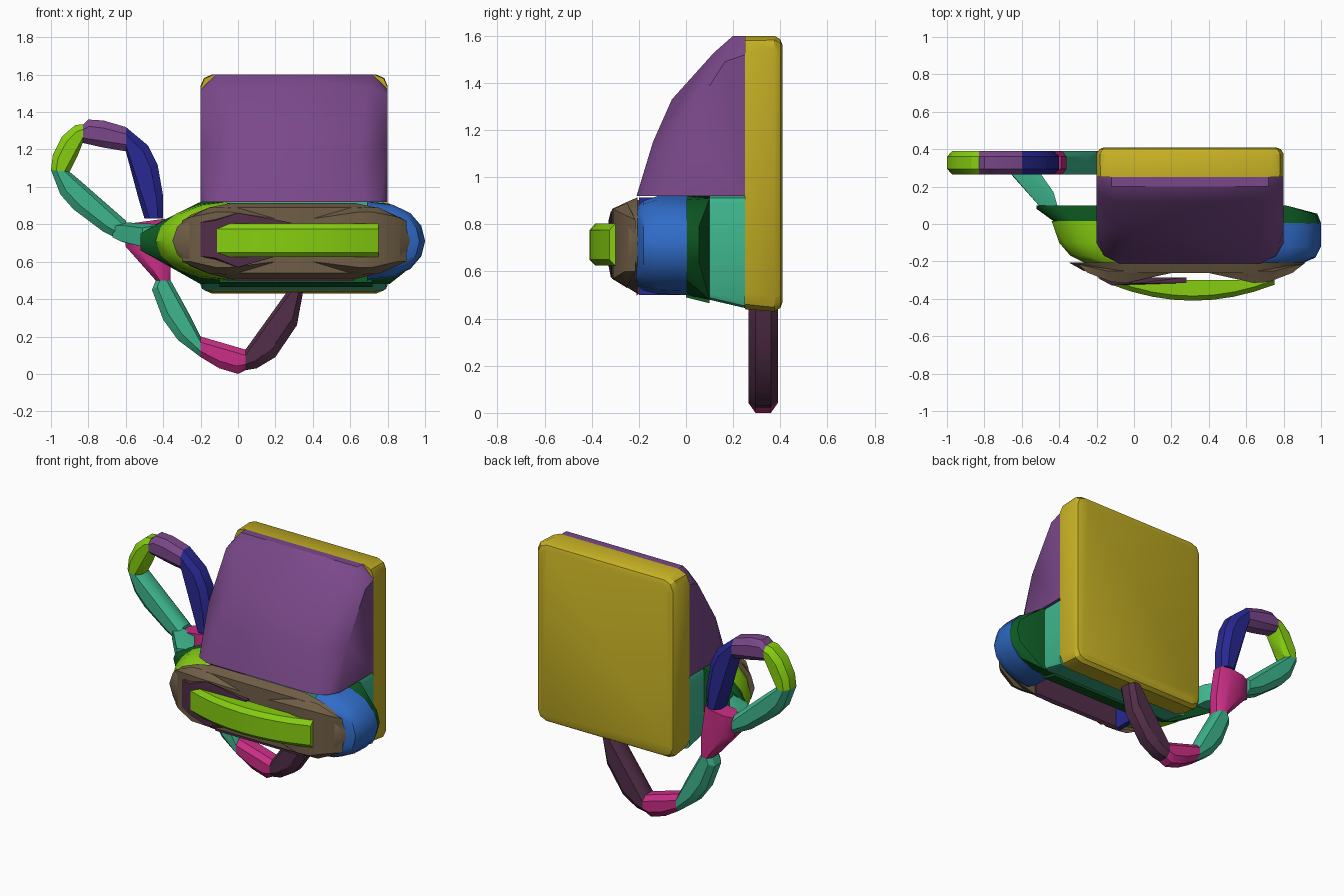
import bpy, bmesh, math

if "Cube" in bpy.data.objects:
    bpy.data.objects.remove(bpy.data.objects["Cube"], do_unlink=True)


def lin(v):
    v /= 255
    return v / 12.92 if v <= 0.04045 else ((v + 0.055) / 1.055) ** 2.4


def material(name, rgb):
    m = bpy.data.materials.new(name)
    m.use_nodes = True
    c = [lin(v) for v in rgb] + [1]
    m.diffuse_color = c
    m.node_tree.nodes["Principled BSDF"].inputs["Base Color"].default_value = c
    return m


MAT = {n: material(n, c) for n, c in {
    "yellow": (196, 175, 36), "purple": (122, 72, 138), "teal": (62, 182, 142),
    "dark_green": (14, 92, 36), "lime": (134, 206, 16), "blue": (48, 108, 200),
    "navy": (40, 40, 146), "magenta": (202, 46, 134), "brown": (112, 94, 70),
    "plum": (82, 46, 72)}.items()}


def hull(name, mat, pts, smooth=32):
    """Convex solid around the given points."""
    bm = bmesh.new()
    for p in pts:
        bm.verts.new(p)
    bmesh.ops.remove_doubles(bm, verts=bm.verts, dist=0.001)
    r = bmesh.ops.convex_hull(bm, input=bm.verts)
    junk = {g for g in r["geom_interior"] + r["geom_unused"] if isinstance(g, bmesh.types.BMVert)}
    bmesh.ops.delete(bm, geom=list(junk), context="VERTS")
    bmesh.ops.dissolve_limit(bm, angle_limit=math.radians(1), verts=bm.verts, edges=bm.edges)
    bmesh.ops.recalc_face_normals(bm, faces=bm.faces)
    me = bpy.data.meshes.new(name)
    bm.to_mesh(me)
    bm.free()
    me.materials.append(MAT[mat])
    ob = bpy.data.objects.new(name, me)
    bpy.context.collection.objects.link(ob)
    bpy.ops.object.select_all(action="DESELECT")
    ob.select_set(True)
    bpy.context.view_layer.objects.active = ob
    bpy.ops.object.shade_smooth_by_angle(angle=math.radians(smooth))
    return ob


def ring(y, x0, x1, z0, z1, c=0.0):
    """Chamfered rectangle in the xz plane at depth y."""
    return [(x, y, z) for xs, s in ((x0, 1), (x1, -1)) for zs, t in ((z0, 1), (z1, -1))
            for x, z in ((xs + s * c, zs), (xs, zs + t * c),
                         (xs + s * c * 0.3, zs + t * c * 0.3))]


def half_oval(y, flat_x, tip_x, z0, z1, power=2.0):
    """Half oval in the xz plane, flat side at flat_x."""
    zc, h = (z0 + z1) / 2, (z1 - z0) / 2
    out = []
    for i in range(9):
        a = math.pi * (i / 8 - 0.5)
        out.append((flat_x + (tip_x - flat_x) * math.cos(a) ** (2 / power), y, zc + h * math.sin(a)))
    return out


# Back plate with softened rim
hull("back_plate", "yellow", ring(0.25, -0.2, 0.8, 0.44, 1.6, 0.07)
     + ring(0.375, -0.2, 0.8, 0.43, 1.6, 0.06) + ring(0.4, -0.185, 0.785, 0.445, 1.585, 0.06)
     + ring(0.41, -0.16, 0.76, 0.47, 1.56, 0.05))

# Sloped hood on the front of the plate, symmetric about x = 0.3
hood = []
for s in (-1, 1):
    for dx, y, z in ((0.5, 0.25, 0.92), (0.5, 0.25, 1.52), (0.42, 0.25, 1.6), (0.42, 0.2, 1.6),
                     (0.5, 0.165, 1.49), (0.5, -0.02, 1.2), (0.5, -0.1, 0.92), (0.46, -0.17, 0.92),
                     (0.38, -0.21, 0.92), (0.4, 0.12, 1.53), (0.3, -0.06, 1.33), (0.35, -0.14, 1.15)):
        hood.append((0.3 + s * dx, y, z))
hull("hood", "purple", hood)

# Housing between the plate and the goggles
hull("rear_housing", "teal", ring(0.25, -0.2, 0.8, 0.445, 0.92, 0.03)
     + ring(0.1, -0.2, 0.8, 0.48, 0.92, 0.03))
hull("right_gasket", "dark_green", half_oval(0.015, -0.07, -0.43, 0.5, 0.92)
     + [(-0.52, 0.1, 0.66), (-0.52, 0.1, 0.75), (-0.52, 0.08, 0.72), (-0.42, 0.1, 0.81),
        (-0.2, 0.1, 0.92), (-0.2, 0.1, 0.48), (-0.07, 0.1, 0.48), (-0.07, 0.1, 0.91)])
hull("left_gasket", "dark_green", half_oval(0.005, 0.7, 1.0, 0.5, 0.92)
     + half_oval(0.055, 0.7, 0.98, 0.52, 0.91)
     + [(x, 0.1, z) for x in (0.7, 0.81) for z in (0.48, 0.91)])
hull("lower_gasket", "dark_green", [(x, y, z) for x in (-0.1, 0.72) for y, z in
                                    ((0, 0.49), (0, 0.52), (0.1, 0.465), (0.1, 0.52))])

# Rounded goggle ends
hull("right_goggle_end", "lime", half_oval(0.015, -0.06, -0.44, 0.5, 0.92)
     + half_oval(-0.1, -0.06, -0.4, 0.505, 0.92) + half_oval(-0.17, -0.06, -0.34, 0.52, 0.905)
     + half_oval(-0.21, -0.06, -0.26, 0.54, 0.88))
hull("left_goggle_end", "blue", half_oval(0.005, 0.69, 1.0, 0.5, 0.92, 2.4)
     + half_oval(-0.12, 0.69, 1.0, 0.505, 0.92, 2.4) + half_oval(-0.18, 0.69, 0.97, 0.52, 0.9, 2.4)
     + half_oval(-0.21, 0.69, 0.9, 0.54, 0.87, 2.4))
hull("inner_wall", "navy", [(x, y, z) for x in (-0.06, -0.025) for y in (-0.2, 0.1)
                            for z in (0.5, 0.915)])

# Front frame: flat back and two lobes tapering to the middle
hull("frame_back", "brown", half_oval(-0.205, -0.03, -0.35, 0.52, 0.905)
     + half_oval(-0.205, 0.62, 0.92, 0.52, 0.905)
     + [(x, -0.205, z) for x in (-0.03, 0.62) for z in (0.505, 0.915)]
     + [(x, -0.262, z) for x in (-0.05, 0.66) for z in (0.54, 0.89)]
     + [(x, -0.25, z) for x in (-0.27, 0.86) for z in (0.62, 0.8)])
hull("frame_lining", "plum", ring(-0.21, -0.02, 0.62, 0.497, 0.905)
     + ring(-0.195, -0.02, 0.62, 0.51, 0.9))
for name, s in (("right_frame_lobe", -1), ("left_frame_lobe", 1)):
    hull(name, "brown", [(0.3 + s * dx, y, z) for dx, y, z0, z1 in
                         ((0.6, -0.215, 0.6, 0.82), (0.55, -0.26, 0.6, 0.84),
                          (0.45, -0.25, 0.535, 0.89), (0.42, -0.31, 0.57, 0.865),
                          (0.34, -0.315, 0.57, 0.865), (0.3, -0.25, 0.53, 0.895),
                          (0.1, -0.262, 0.6, 0.83))
                         for z in (z0, z1)])
hull("lens_mount", "plum", [(x, y, z) for x, y, z0, z1 in
                            ((-0.2, -0.285, 0.63, 0.81), (-0.12, -0.328, 0.62, 0.82),
                             (0.0, -0.318, 0.57, 0.86), (0.28, -0.285, 0.65, 0.81),
                             (0.28, -0.315, 0.65, 0.81)) for z in (z0, z1)])

# Curved front lens
lens = []
for i in range(9):
    u = i / 4 - 1
    x, y = 0.315 + 0.435 * u, -0.41 + 0.085 * u * u
    lens += [(x, y, 0.65), (x, y, 0.775), (x, y + 0.025, 0.625), (x, y + 0.025, 0.803),
             (x, -0.3, 0.63), (x, -0.3, 0.8)]
hull("lens", "lime", lens)

# Strap: each section is a run of (outer x, z, inner x, z) cross-sections
STRAP = [
    ("strap_lower_end", "plum", [(0.35, 0.45, 0.27, 0.45), (0.315, 0.26, 0.23, 0.385),
                                 (0.2, 0.09, 0.13, 0.25), (0.1, 0.03, 0.07, 0.17),
                                 (0.04, 0.02, 0.04, 0.13)]),
    ("strap_bottom", "magenta", [(0.04, 0.02, 0.04, 0.13), (0.0, 0.0, -0.03, 0.15),
                                 (-0.1, 0.03, -0.1, 0.17), (-0.2, 0.09, -0.2, 0.2)]),
    ("strap_lower_side", "teal", [(-0.2, 0.09, -0.2, 0.2), (-0.32, 0.18, -0.25, 0.3),
                                  (-0.4, 0.29, -0.31, 0.41), (-0.46, 0.45, -0.36, 0.5),
                                  (-0.44, 0.5, -0.36, 0.5)]),
    ("strap_junction", "magenta", [(-0.44, 0.5, -0.36, 0.5), (-0.6, 0.68, -0.36, 0.62),
                                   (-0.61, 0.8, -0.39, 0.83)]),
    ("strap_upper_inner", "navy", [(-0.4, 0.83, -0.5, 0.83), (-0.4, 0.95, -0.53, 0.93),
                                   (-0.43, 1.12, -0.56, 1.05), (-0.48, 1.22, -0.58, 1.12),
                                   (-0.6, 1.32, -0.6, 1.19)]),
    ("strap_top", "purple", [(-0.6, 1.32, -0.6, 1.19), (-0.72, 1.355, -0.72, 1.21),
                             (-0.8, 1.36, -0.79, 1.23), (-0.83, 1.33, -0.83, 1.235)]),
    ("strap_upper_outer", "lime", [(-0.83, 1.335, -0.83, 1.235), (-0.87, 1.33, -0.84, 1.21),
                                   (-0.94, 1.27, -0.86, 1.16), (-0.99, 1.17, -0.89, 1.11),
                                   (-1.0, 1.09, -0.9, 1.08)]),
    ("strap_outer_side", "teal", [(-1.0, 1.09, -0.9, 1.08), (-0.95, 0.96, -0.84, 1.03),
                                  (-0.88, 0.88, -0.76, 0.96), (-0.72, 0.76, -0.65, 0.86),
                                  (-0.6, 0.7, -0.6, 0.82)]),
]
for name, mat, sections in STRAP:
    pts = []
    for ox, oz, ix, iz in sections:
        for y, ts in ((0.265, (0.28, 0.72)), (0.295, (0, 1)), (0.36, (0, 1)), (0.39, (0.28, 0.72))):
            pts += [(ox + (ix - ox) * t, y, oz + (iz - oz) * t) for t in ts]
    hull(name, mat, pts)

# Arm joining the strap to the goggles
hull("strap_arm", "teal", [(x, y, z) for x, y, z0, z1 in
                           ((-0.67, 0.28, 0.73, 0.79), (-0.6, 0.3, 0.7, 0.81),
                            (-0.63, 0.24, 0.71, 0.795), (-0.5, 0.27, 0.69, 0.8),
                            (-0.51, 0.1, 0.68, 0.78), (-0.41, 0.1, 0.67, 0.8),
                            (-0.43, 0.17, 0.68, 0.8)) for z in (z0, z1)])
